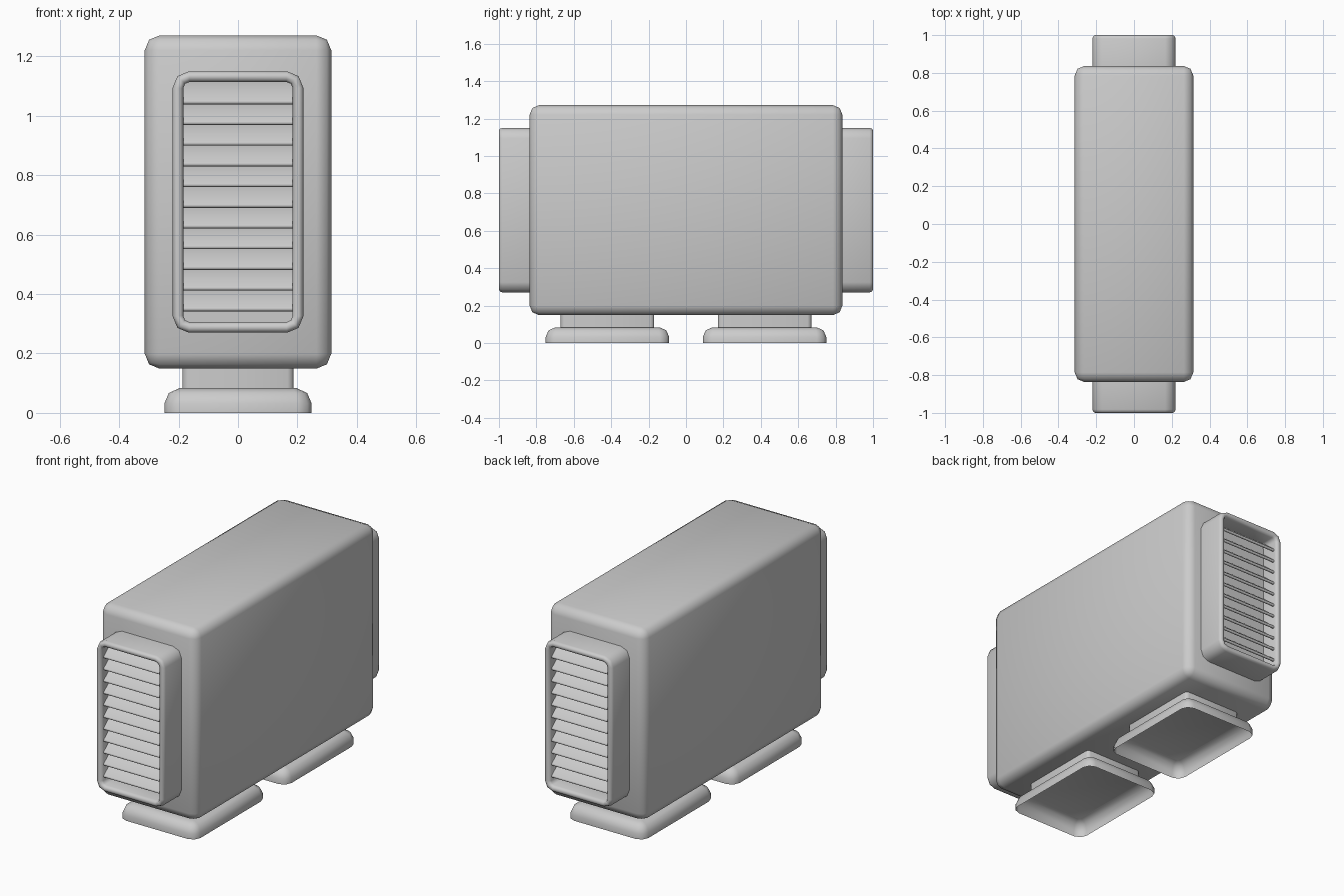
import bpy, bmesh
from math import sin, cos, pi, radians
from mathutils import Matrix, Vector

if "Cube" in bpy.data.objects:
    bpy.data.objects.remove(bpy.data.objects["Cube"])


def finish(name, bm, angle=40):
    bmesh.ops.recalc_face_normals(bm, faces=bm.faces)
    me = bpy.data.meshes.new(name)
    bm.to_mesh(me)
    bm.free()
    ob = bpy.data.objects.new(name, me)
    bpy.context.collection.objects.link(ob)
    bpy.ops.object.select_all(action='DESELECT')
    ob.select_set(True)
    bpy.context.view_layer.objects.active = ob
    bpy.ops.object.shade_smooth_by_angle(angle=radians(angle))
    return ob


def rounded_rect(hw, hh, r, seg=2):
    pts = []
    for k, (sx, sy) in enumerate([(1, 1), (-1, 1), (-1, -1), (1, -1)]):
        for i in range(seg + 1):
            a = (k + i / seg) * pi / 2
            pts.append((sx * (hw - r) + r * cos(a), sy * (hh - r) + r * sin(a)))
    return pts


def loft(name, rings, matrix, angle=50):
    """rings: (height, half width, half length, corner radius); last ring is capped"""
    bm = bmesh.new()
    loops = [[bm.verts.new(matrix @ Vector((u, v, h))) for u, v in rounded_rect(hw, hh, r)]
             for h, hw, hh, r in rings]
    for a, b in zip(loops, loops[1:]):
        n = len(a)
        for i in range(n):
            bm.faces.new((a[i], a[(i + 1) % n], b[(i + 1) % n], b[i]))
    bm.faces.new(loops[-1])
    return finish(name, bm, angle)


# main housing
bm = bmesh.new()
bmesh.ops.create_cube(bm, size=1, matrix=Matrix.Translation((0, 0, 0.71)) @ Matrix.Diagonal((0.628, 1.672, 1.122, 1)))
bmesh.ops.bevel(bm, geom=bm.edges[:], offset=0.05, segments=2, profile=0.5, affect='EDGES')
finish("housing", bm, 50)

# two open-bottomed feet with necks
for label, y in (("front", -0.42), ("back", 0.42)):
    at = Matrix.Translation((0, y, 0))
    loft(label + "_foot", [(0, 0.248, 0.33, 0.05), (0.032, 0.248, 0.33, 0.05),
                           (0.067, 0.233, 0.315, 0.04), (0.083, 0.198, 0.28, 0.015)], at)
    loft(label + "_neck", [(0.083, 0.187, 0.25, 0.02), (0.17, 0.187, 0.25, 0.02)], at)

# louvred vents, the back one turned half way round
for label, turn in (("front", 0), ("back", pi)):
    spin = Matrix.Rotation(turn, 4, 'Z')
    hw, hh = 0.22, 0.44
    loft(label + "_vent_frame",
         [(0.82, hw, hh, 0.055), (0.982, hw, hh, 0.055), (0.995, hw - 0.005, hh - 0.005, 0.05),
          (1.0, hw - 0.016, hh - 0.016, 0.04), (0.996, hw - 0.029, hh - 0.029, 0.028),
          (0.982, hw - 0.036, hh - 0.036, 0.02), (0.885, hw - 0.036, hh - 0.036, 0.02)],
         spin @ Matrix.Translation((0, 0, 0.71)) @ Matrix.Rotation(pi / 2, 4, 'X'))
    # slats slope down towards the outside
    bm = bmesh.new()
    for i in range(11):
        m = (spin @ Matrix.Translation((0, -0.934, 1.077 - 0.0697 * i))
             @ Matrix.Rotation(radians(39), 4, 'X') @ Matrix.Diagonal((0.37, 0.11, 0.016, 1)))
        verts = bmesh.ops.create_cube(bm, size=1, matrix=m)["verts"]
        edges = {e for v in verts for e in v.link_edges
                 if abs((e.verts[0].co - e.verts[1].co).x) > 0.3}
        bmesh.ops.bevel(bm, geom=list(edges), offset=0.007, segments=2, profile=0.5, affect='EDGES')
    finish(label + "_vent_slats", bm, 50)
